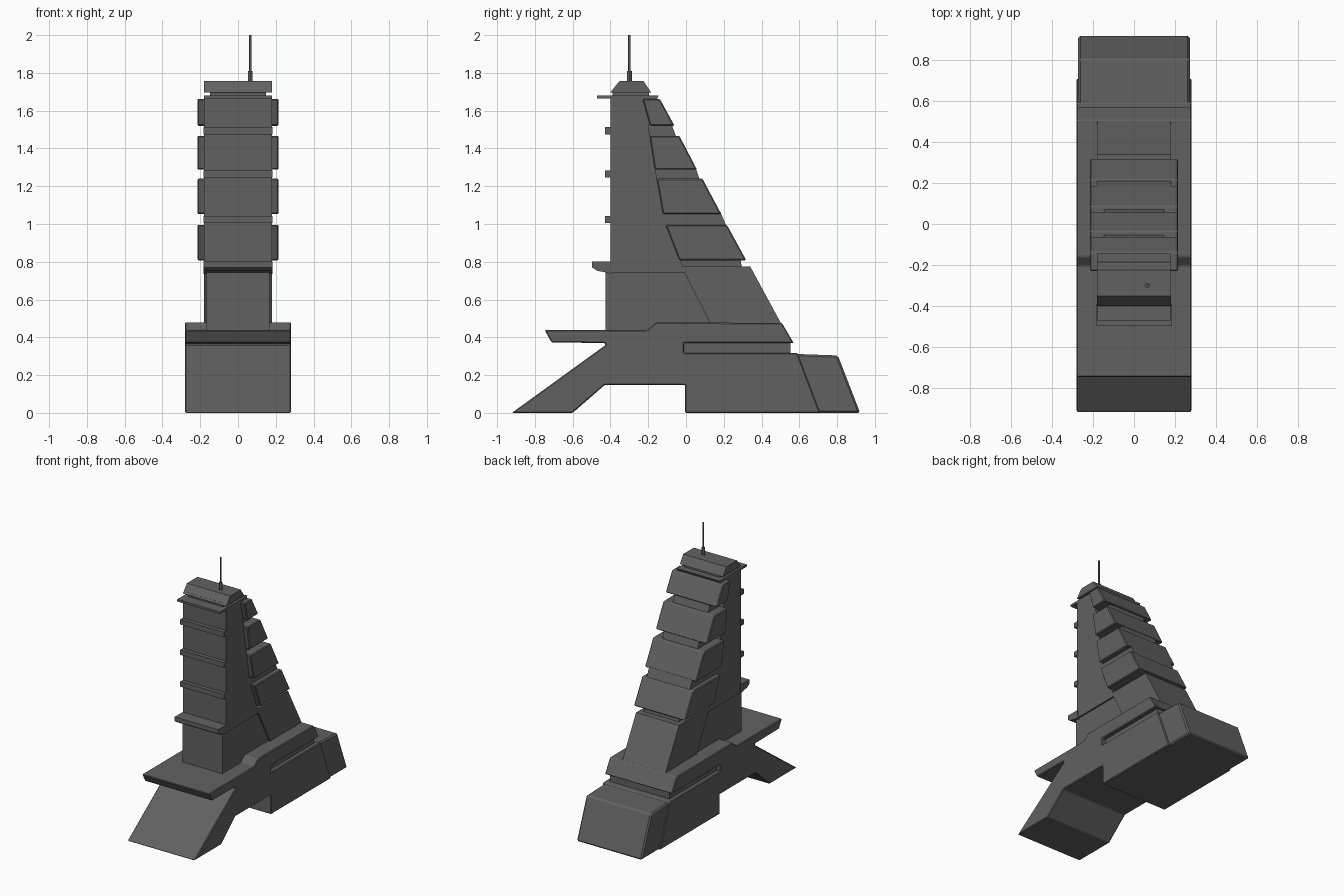
import bpy, bmesh

# Dark grey hull colour shared by every part
hull = bpy.data.materials.new("dark_grey")
hull.diffuse_color = (0.12, 0.12, 0.12, 1)


def extrude_profile(name, pts, half, bevel=0.0):
    """Extrude a (y, z) side profile symmetrically along x."""
    bm = bmesh.new()
    left = bm.faces.new([bm.verts.new((-half, y, z)) for y, z in pts])
    res = bmesh.ops.extrude_face_region(bm, geom=[left])
    verts = [g for g in res["geom"] if isinstance(g, bmesh.types.BMVert)]
    bmesh.ops.translate(bm, verts=verts, vec=(2 * half, 0, 0))
    bmesh.ops.recalc_face_normals(bm, faces=bm.faces)
    me = bpy.data.meshes.new(name)
    bm.to_mesh(me)
    bm.free()
    me.materials.append(hull)
    ob = bpy.data.objects.new(name, me)
    bpy.context.collection.objects.link(ob)
    if bevel:
        mod = ob.modifiers.new("edge_bevel", "BEVEL")
        mod.width = bevel
        mod.segments = 1
        mod.limit_method = "ANGLE"
    return ob


def box_profile(y0, y1, z0, z1):
    return [(y0, z0), (y1, z0), (y1, z1), (y0, z1)]


def rod(name, r, z0, z1):
    bpy.ops.mesh.primitive_cylinder_add(vertices=12, radius=r, depth=z1 - z0,
                                        location=(0.065, -0.30, (z0 + z1) / 2))
    ob = bpy.context.object
    ob.name = name
    ob.data.materials.append(hull)
    bpy.ops.object.shade_smooth_by_angle()


# Base with front ramp, projecting deck and side slot
extrude_profile("base", [
    (-0.922, 0.0), (-0.60, 0.0), (-0.43, 0.148), (-0.005, 0.148), (-0.005, 0.0),
    (0.71, 0.0), (0.59, 0.318), (-0.01, 0.318), (-0.01, 0.37), (0.57, 0.37),
    (0.508, 0.476), (-0.16, 0.479), (-0.205, 0.438), (-0.748, 0.438),
    (-0.712, 0.373), (-0.43, 0.37), (-0.425, 0.36)], 0.281, 0.006)
extrude_profile("base_slot_core", box_profile(-0.02, 0.552, 0.31, 0.38), 0.25)

# Rear block
extrude_profile("rear_block", [(0.50, 0.0), (0.922, 0.0), (0.804, 0.304),
                               (0.50, 0.315)], 0.272, 0.01)

# Tower core, notched at the side gaps between pods
extrude_profile("tower_core", [
    (-0.40, 0.742), (-0.008, 0.742), (0.133, 0.465), (0.508, 0.465), (0.34, 0.775),
    (-0.015, 0.775), (-0.033, 0.815), (0.27, 0.815), (0.17, 0.97), (0.215, 0.985),
    (0.184, 1.06), (0.13, 1.07), (0.05, 1.233), (-0.153, 1.233), (-0.163, 1.295),
    (0.02, 1.295), (-0.07, 1.46), (-0.19, 1.46), (-0.20, 1.525),
    (-0.10, 1.525), (-0.16, 1.65), (-0.145, 1.68), (-0.40, 1.68)], 0.18)

# Recessed necks filling the gaps
necks = [
    [(-0.10, 0.765), (0.297, 0.765), (0.285, 0.83), (-0.10, 0.83)],
    [(-0.22, 1.22), (0.077, 1.22), (0.05, 1.30), (-0.22, 1.30)],
    [(-0.25, 1.45), (-0.048, 1.45), (-0.077, 1.53), (-0.25, 1.53)],
]
for i, p in enumerate(necks):
    extrude_profile(f"neck_{i + 1}", p, 0.147)

# Recessed lower tower with entrance front
extrude_profile("lower_tower", box_profile(-0.425, 0.16, 0.43, 0.75), 0.167)

# Stacked pods wrapping the back slope
pods = [
    [(-0.19, 1.52), (-0.061, 1.52), (-0.138, 1.662), (-0.23, 1.662)],
    [(-0.165, 1.288), (0.058, 1.288), (-0.035, 1.467), (-0.192, 1.467)],
    [(-0.122, 1.052), (0.187, 1.052), (0.087, 1.24), (-0.155, 1.24)],
    [(-0.035, 0.808), (0.319, 0.808), (0.217, 0.995), (-0.108, 0.995)],
]
for i, p in enumerate(pods):
    extrude_profile(f"pod_{i + 1}", p, 0.215, 0.006)

# Ledges on the front face
for i, z in enumerate((1.005, 1.245, 1.475)):
    extrude_profile(f"front_ledge_{i + 1}",
                    box_profile(-0.43, -0.39, z, z + 0.038), 0.182)
extrude_profile("entrance_canopy", [
    (-0.39, 0.735), (-0.43, 0.745), (-0.47, 0.752), (-0.497, 0.77),
    (-0.497, 0.802), (-0.39, 0.802)], 0.182)
extrude_profile("top_plate", box_profile(-0.47, -0.30, 1.665, 1.681), 0.179)

# Roof cap and neck
extrude_profile("roof_neck", box_profile(-0.39, -0.195, 1.67, 1.71), 0.147)
extrude_profile("roof_cap", [(-0.40, 1.697), (-0.185, 1.697), (-0.225, 1.757),
                             (-0.352, 1.757)], 0.181)

# Antenna
rod("antenna_base", 0.013, 1.75, 1.81)
rod("antenna_mast", 0.006, 1.80, 2.0)
